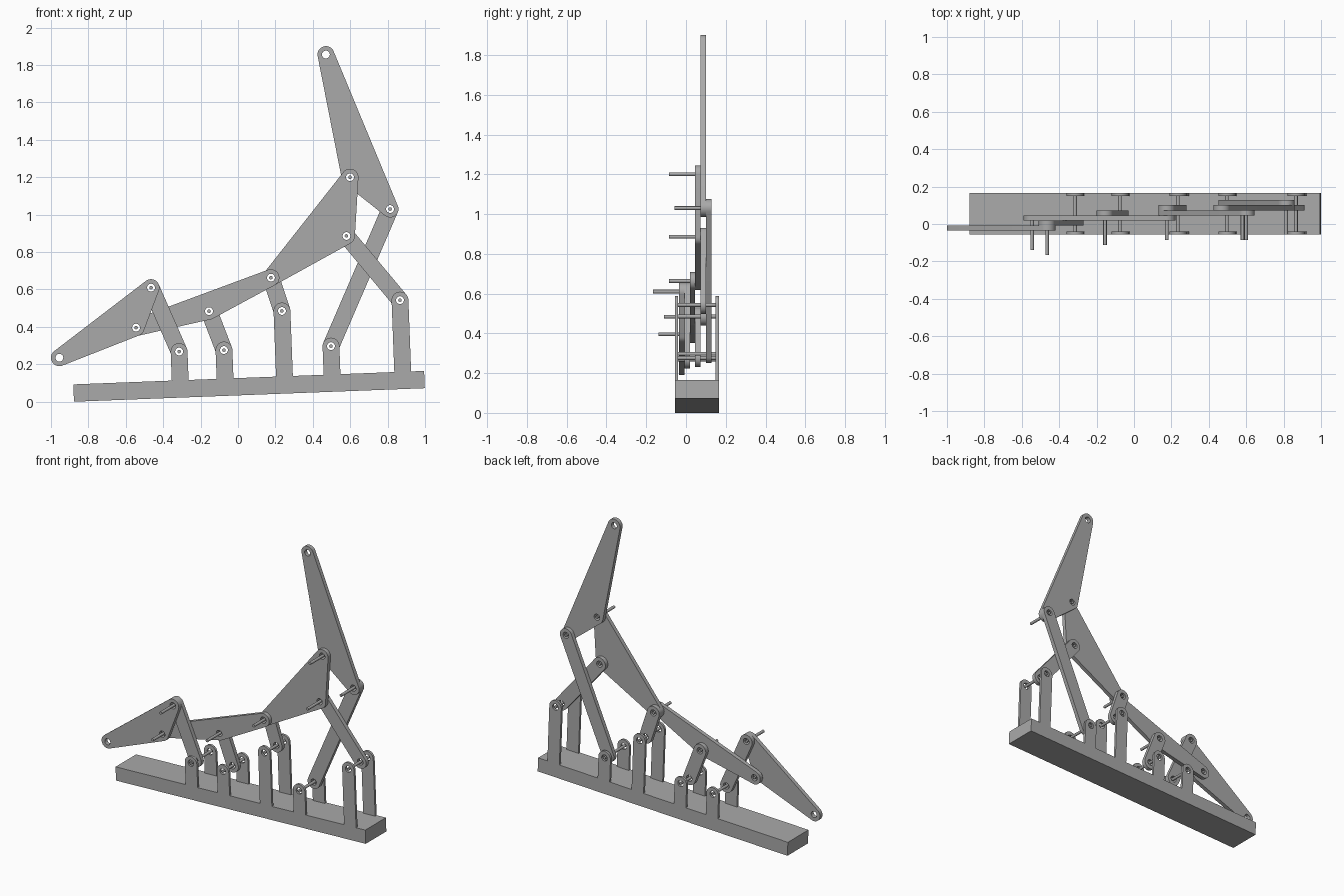
import bpy, bmesh
from math import cos, sin, pi, radians
from mathutils import Vector, Matrix
from mathutils.geometry import convex_hull_2d

cube = bpy.data.objects.get("Cube")
if cube:
    bpy.data.objects.remove(cube, do_unlink=True)

grey = bpy.data.materials.new("plain grey")
grey.use_nodes = True
COLOUR = (0.4, 0.4, 0.4, 1)
grey.diffuse_color = COLOUR
grey.node_tree.nodes["Principled BSDF"].inputs["Base Color"].default_value = COLOUR

ROUND, HOLE, PIN = 0.045, 0.021, 0.0095   # end radius, hole radius, pin radius
LAYER, FIRST = 0.0272, -0.0355            # link thickness, front of first layer
BACK, FRONT, EAR = 0.165, -0.056, 0.016   # base depth and ear thickness
TILT = radians(2.2)
UP = Vector((-sin(TILT), cos(TILT)))
ALONG = Vector((cos(TILT), sin(TILT)))

# Joint positions in the x-z plane
P = {name: Vector(xz) for name, xz in dict(
    nose=(-0.955, 0.235), head_top=(-0.465, 0.61), head_low=(-0.545, 0.396),
    post_1=(-0.315, 0.268), mid=(-0.155, 0.484), post_2=(-0.075, 0.276),
    hip=(0.176, 0.663), post_3=(0.235, 0.485), post_4=(0.497, 0.297),
    peak=(0.599, 1.2), elbow=(0.58, 0.886), rear=(0.813, 1.03),
    post_5=(0.866, 0.543), tip=(0.47, 1.856)).items()}


def circle(c, r, n=40):
    return [c + r * Vector((cos(2 * pi * i / n), sin(2 * pi * i / n))) for i in range(n)]


def hull(points):
    return [points[i] for i in convex_hull_2d(points)]


def plate(name, loops, y0, y1):
    """Extrude a filled outline with holes from y0 to y1."""
    curve = bpy.data.curves.new(name, 'CURVE')
    curve.dimensions, curve.fill_mode = '2D', 'BOTH'
    curve.extrude = (y1 - y0) / 2
    for loop in loops:
        spline = curve.splines.new('POLY')
        spline.points.add(len(loop) - 1)
        for point, p in zip(spline.points, loop):
            point.co = (p.x, p.y, 0, 1)
        spline.use_cyclic_u = True
    obj = bpy.data.objects.new(name, curve)
    bpy.context.collection.objects.link(obj)
    bpy.ops.object.select_all(action='DESELECT')
    obj.select_set(True)
    bpy.context.view_layer.objects.active = obj
    bpy.ops.object.convert(target='MESH')
    obj = bpy.context.object
    mesh = obj.data
    mesh.transform(Matrix.Translation((0, (y0 + y1) / 2, 0)) @ Matrix.Rotation(pi / 2, 4, 'X'))
    bm = bmesh.new()
    bm.from_mesh(mesh)
    bmesh.ops.remove_doubles(bm, verts=bm.verts, dist=1e-5)
    bmesh.ops.recalc_face_normals(bm, faces=bm.faces)
    bm.to_mesh(mesh)
    bm.free()
    mesh.materials.clear()
    mesh.materials.append(grey)
    bpy.ops.object.shade_smooth_by_angle(angle=radians(30))
    return obj


def link(name, layer, *joints):
    """Rounded plate around its joints, with a hole at each."""
    outline = hull([p for j in joints for p in circle(P[j], ROUND)])
    y = FIRST + layer * LAYER
    plate(name, [outline] + [circle(P[j], HOLE, 24) for j in joints], y, y + LAYER)


# Moving links, stacked front to back
link("head_plate", 0, "nose", "head_top", "head_low")
link("head_rocker", 1, "head_top", "post_1")
link("neck_plate", 2, "head_low", "mid", "hip")
link("neck_rocker", 3, "mid", "post_2")
link("body_plate", 3, "hip", "peak", "elbow")
link("body_rocker", 4, "hip", "post_3")
link("elbow_rocker", 4, "elbow", "post_5")
link("tail_plate", 4, "peak", "rear", "tip")
link("tail_rocker", 5, "rear", "post_4")

# Tilted base bar
corner = Vector((-0.877, 0))
length, height = 1.877, 0.0925
base = [corner, corner + ALONG * length,
        corner + ALONG * length + UP * height, corner + UP * height]
plate("base_bar", [base], FRONT, BACK)

# Pairs of ears with an axle across
for n in range(1, 6):
    c = P[f"post_{n}"]
    drop = (c - corner).dot(UP) - height + 0.001
    foot = c - UP * drop
    outline = hull(circle(c, ROUND) + [foot - ALONG * ROUND, foot + ALONG * ROUND])
    loops = [outline, circle(c, HOLE, 24)]
    plate(f"front_ear_{n}", loops, FRONT, FRONT + EAR)
    plate(f"back_ear_{n}", loops, BACK - EAR, BACK)
    plate(f"axle_{n}", [circle(c, PIN, 20)], FRONT, BACK)

# Loose pins, flush with the rear link of each joint
for joint, layer in dict(head_top=1, head_low=2, mid=3, hip=4, peak=4, elbow=4, rear=5).items():
    end = FIRST + (layer + 1) * LAYER
    plate(f"{joint}_pin", [circle(P[joint], PIN, 20)], end - 0.185, end)
